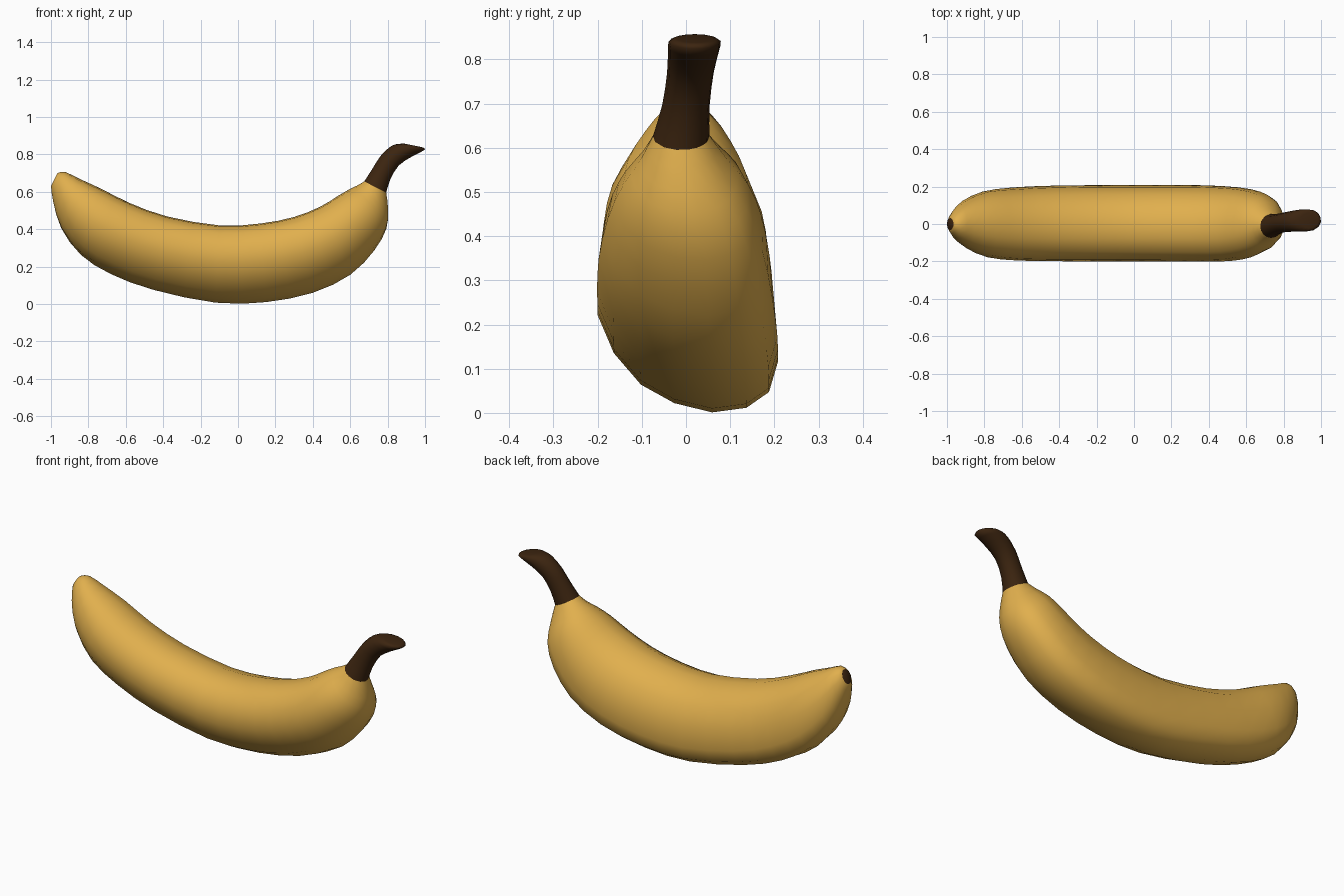
import bpy, bmesh
from mathutils import Vector

if "Cube" in bpy.data.objects:
    bpy.data.objects.remove(bpy.data.objects["Cube"])


def material(name, color):
    m = bpy.data.materials.new(name)
    m.diffuse_color = (*color, 1)
    m.use_nodes = True
    m.node_tree.nodes["Principled BSDF"].inputs["Base Color"].default_value = m.diffuse_color
    return m


yellow = material("yellow peel", (0.75, 0.43, 0.075))
brown = material("dark brown", (0.045, 0.018, 0.005))

# Slightly lopsided cross-section (y, z), unit size
SECTION = [(1, -.45), (.9, -.78), (.65, -.95), (.27, -1), (-.15, -.9), (-.52, -.7),
           (-.82, -.36), (-1, .05), (-.95, .45), (-.75, .8), (-.4, .97), (0, 1),
           (.4, .87), (.75, .58), (.95, .1)]


def catmull(a, b, c, d, t):
    return [0.5 * (2 * q + (r - p) * t + (2 * p - 5 * q + 4 * r - s) * t * t
                   + (3 * q - p - 3 * r + s) * t ** 3) for p, q, r, s in zip(a, b, c, d)]


def refine(st, steps=2):
    out = []
    for i in range(len(st) - 1):
        a, d = st[max(i - 1, 0)], st[min(i + 2, len(st) - 1)]
        out += [catmull(a, st[i], st[i + 1], d, k / steps) for k in range(steps)]
    return out + [list(st[-1])]


def loft(name, stations, mats, cap_start=False, cap_end=False):
    """Stations: upper x, upper z, lower x, lower z, half width, y centre, roundness."""
    bm = bmesh.new()
    rings = []
    for ux, uz, lx, lz, hw, yc, rnd in refine(stations):
        up, low = Vector((ux, yc, uz)), Vector((lx, yc, lz))
        ring = []
        for y, z in SECTION:
            n = Vector((y, z)).normalized()
            y, z = y + (n.x - y) * rnd, z + (n.y - z) * rnd
            ring.append(bm.verts.new((up + low) / 2 + (up - low) / 2 * z + Vector((0, y * hw, 0))))
        rings.append(ring)
    n = len(SECTION)
    for a, b in zip(rings, rings[1:]):
        for i in range(n):
            j = (i + 1) % n
            bm.faces.new((a[i], a[j], b[j], b[i]))
    if cap_start:
        bm.faces.new(rings[0][::-1]).material_index = len(mats) - 1
    if cap_end:
        bm.faces.new(rings[-1])
    bmesh.ops.recalc_face_normals(bm, faces=bm.faces)
    # An open tube may be turned inside out: the lowest face must point down
    bm.normal_update()
    mid = sum((v.co for v in rings[len(rings) // 2]), Vector()) / n
    f = min(rings[len(rings) // 2][3].link_faces, key=lambda f: f.calc_center_median().z)
    if f.normal.dot(f.calc_center_median() - mid) < 0:
        bmesh.ops.reverse_faces(bm, faces=bm.faces)
    for f in bm.faces:
        f.smooth = True
    me = bpy.data.meshes.new(name)
    bm.to_mesh(me)
    bm.free()
    for m in mats:
        me.materials.append(m)
    ob = bpy.data.objects.new(name, me)
    bpy.context.collection.objects.link(ob)
    return ob


# Curved fruit body with a small dark blossom end
loft("banana_body", [
    (-.965, .70, -1.0, .63, .032, 0, 1),
    (-.925, .706, -.988, .54, .075, 0, .9),
    (-.85, .67, -.945, .40, .13, 0, .6),
    (-.73, .615, -.84, .26, .178, 0, .3),
    (-.58, .54, -.68, .16, .195, 0, 0),
    (-.38, .468, -.45, .075, .202, .003, 0),
    (-.10, .42, -.12, .007, .204, .004, 0),
    (.12, .43, .15, .010, .204, .004, 0),
    (.30, .465, .40, .06, .204, .003, 0),
    (.44, .52, .60, .155, .198, 0, .1),
    (.53, .575, .73, .285, .178, 0, .3),
    (.59, .61, .795, .40, .145, 0, .6),
    (.635, .632, .805, .50, .10, -.005, .9),
    (.675, .655, .793, .595, .064, -.011, 1),
], [yellow, brown], cap_start=True)

# Bent stem with a gently domed cut end
loft("banana_stem", [
    (.675, .655, .793, .595, .064, -.011, 1),
    (.72, .725, .815, .665, .054, 0, 1),
    (.765, .795, .86, .74, .053, .010, 1),
    (.82, .845, .93, .787, .058, .017, 1),
    (.86, .856, 1.0, .824, .059, .020, 1),
    (.89, .857, .985, .838, .042, .020, 1),
], [brown], cap_end=True)
